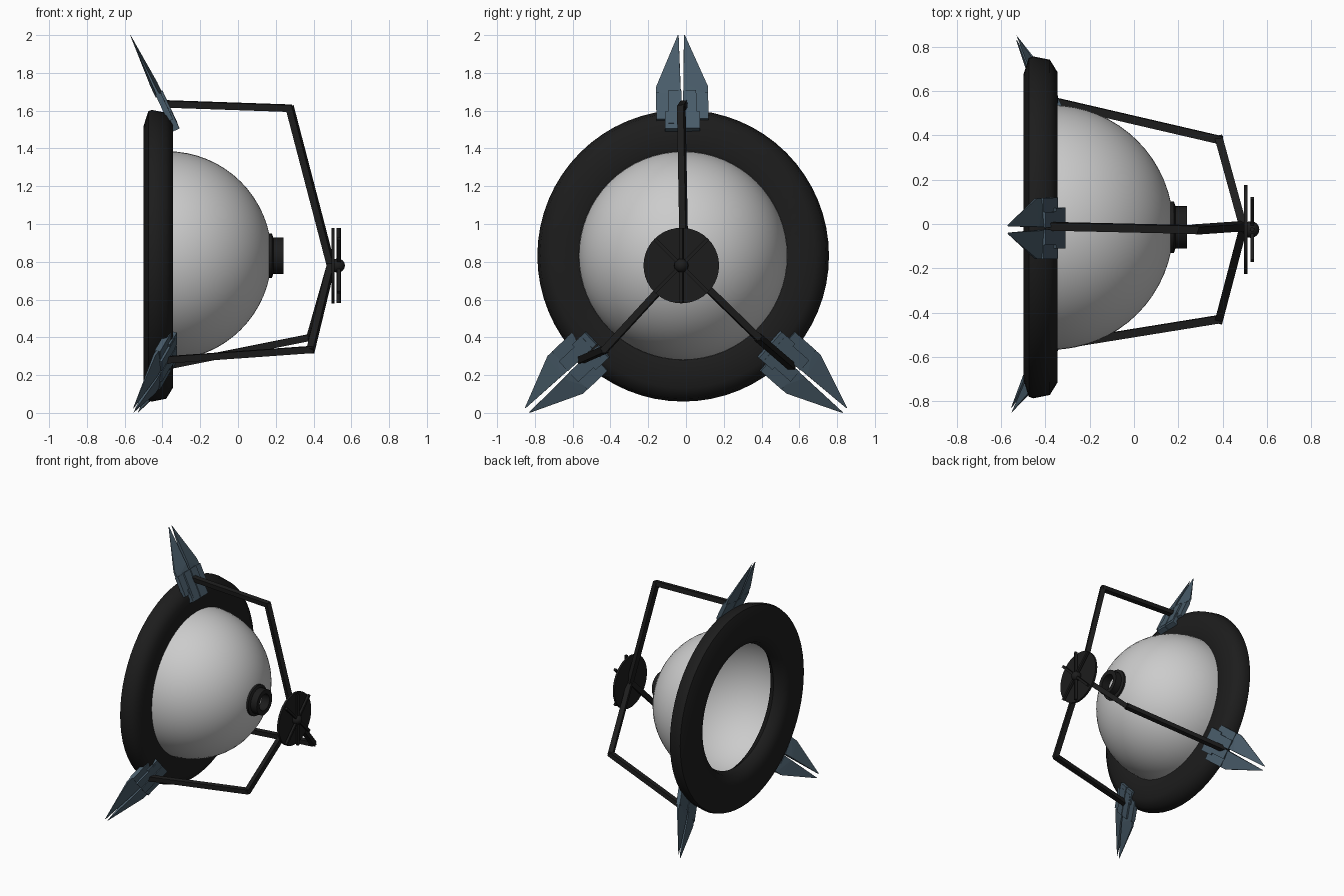
import bpy, bmesh
from math import sin, cos, pi, radians
from mathutils import Vector, Matrix

if "Cube" in bpy.data.objects:
    bpy.data.objects.remove(bpy.data.objects["Cube"])


def material(name, rgb):
    m = bpy.data.materials.new(name)
    m.diffuse_color = (*rgb, 1)
    m.use_nodes = True
    m.node_tree.nodes["Principled BSDF"].inputs["Base Color"].default_value = m.diffuse_color
    return m


BLACK = material("black_metal", (0.012, 0.012, 0.012))
STEEL = material("blue_steel", (0.065, 0.105, 0.14))


def finish(bm, name, mat=None, smooth=None):
    bmesh.ops.recalc_face_normals(bm, faces=bm.faces)
    me = bpy.data.meshes.new(name)
    bm.to_mesh(me)
    bm.free()
    ob = bpy.data.objects.new(name, me)
    bpy.context.collection.objects.link(ob)
    if mat:
        me.materials.append(mat)
    if smooth:
        bpy.context.view_layer.objects.active = ob
        ob.select_set(True)
        bpy.ops.object.shade_smooth_by_angle(angle=radians(smooth))
        ob.select_set(False)
    return ob


def revolve(name, profile, cy, cz, n, closed=True, mat=None, smooth=40):
    """Turn (x, radius) points about an axis parallel to x."""
    bm = bmesh.new()
    rings = []
    for x, r in profile:
        if r == 0:
            rings.append([bm.verts.new((x, cy, cz))] * n)
        else:
            rings.append([bm.verts.new((x, cy + r * cos(2 * pi * i / n), cz + r * sin(2 * pi * i / n)))
                          for i in range(n)])
    pairs = list(zip(rings, rings[1:])) + ([(rings[-1], rings[0])] if closed else [])
    for a, b in pairs:
        for i in range(n):
            j = (i + 1) % n
            bm.faces.new(list(dict.fromkeys((a[i], a[j], b[j], b[i]))))
    return finish(bm, name, mat, smooth)


def hull(bm, pts):
    vs = [bm.verts.new(p) for p in pts]
    bmesh.ops.convex_hull(bm, input=vs)


def bar(bm, a, b, w):
    """Square bar between two points."""
    a, b = Vector(a), Vector(b)
    d = (b - a).normalized()
    s = d.cross(Vector((0.3, 0.9, 0.1)) if abs(d.y) < 0.5 else Vector((0, 0, 1))).normalized()
    t = d.cross(s)
    hull(bm, [e + s * i * w / 2 + t * j * w / 2
              for e in (a - d * w * 0.3, b + d * w * 0.3) for i in (-1, 1) for j in (-1, 1)])


CY, CZ = -0.015, 0.832

# Thick rounded rim
revolve("rim", [(-0.345, 0.70), (-0.38, 0.757), (-0.455, 0.772), (-0.475, 0.765), (-0.499, 0.69),
                (-0.499, 0.56), (-0.475, 0.49), (-0.42, 0.468), (-0.365, 0.51), (-0.345, 0.57)],
        CY, CZ, 64, mat=BLACK, smooth=50)

# Open hemispherical bowl
R = 0.553
revolve("dome", [(-0.375 + R * sin(pi / 2 * i / 16), R * cos(pi / 2 * i / 16) if i < 16 else 0)
                 for i in range(17)], CY, CZ, 64, closed=False)

# Short hollow port with flange at the dome tip
revolve("port", [(0.15, 0.117), (0.18, 0.117), (0.187, 0.096), (0.24, 0.096), (0.24, 0.062), (0.15, 0.062)],
        CY, CZ, 32, mat=BLACK, smooth=30)

# Front disc, hub ball and spokes
HY, HZ = -0.025, 0.78
revolve("front_disc", [(0.496, 0), (0.496, 0.2), (0.512, 0.2), (0.512, 0)], HY, HZ, 40,
        closed=False, mat=BLACK, smooth=30)
revolve("hub_ball", [(0.528 - 0.038 * cos(pi * i / 8), 0.038 * sin(pi * i / 8) if 0 < i < 8 else 0)
                     for i in range(9)], HY, HZ, 16, closed=False, mat=BLACK)
bm = bmesh.new()
for ang in (45, 90, 135):
    d = Vector((0, cos(radians(ang)), sin(radians(ang)))) * 0.194
    c = Vector((0.534, HY, HZ))
    bar(bm, c - d, c + d, 0.018)
finish(bm, "hub_spokes", BLACK)

# Three bent arms from the claws to the disc
ARMS = {
    "top_arm": [(-0.39, -0.01, 1.636), (0.275, -0.025, 1.613), (0.49, -0.01, 0.79)],
    "left_arm": [(-0.39, -0.555, 0.28), (0.385, -0.43, 0.335), (0.49, -0.03, 0.77)],
    "right_arm": [(-0.39, 0.56, 0.245), (0.385, 0.38, 0.40), (0.49, 0.0, 0.77)],
}
for name, p in ARMS.items():
    bm = bmesh.new()
    bar(bm, p[0], p[1], 0.036)
    bar(bm, p[1], p[2], 0.036)
    finish(bm, name, BLACK)


# Split pointed claws clamped on the rim
def claw(name, base, tip):
    base, tip = Vector(base), Vector(tip)
    u = (tip - base).normalized()
    v = Vector((1, 0, 0)).cross(u).normalized()
    n = v.cross(u)
    if n.x < 0:
        n = -n
    L = (tip - base).length
    frame = Matrix((v, u, n)).transposed()
    bm = bmesh.new()

    def box(v0, v1, u0, u1, n0, n1):
        hull(bm, [(a, b, c) for a in (v0, v1) for b in (u0, u1) for c in (n0, n1)])

    for s in (-1, 1):
        # foot, wide grip plate, raised plate, tapering blade
        box(s * 0.004, s * 0.092, 0, 0.10, -0.012, 0.028)
        box(s * 0.004, s * 0.138, 0.06, 0.215, -0.012, 0.018)
        box(s * 0.004, s * 0.075, 0.03, 0.22, 0.0, 0.03)
        hull(bm, [(s * 0.006, 0.20, -0.018), (s * 0.006, 0.20, 0.024),
                  (s * 0.137, 0.20, -0.008), (s * 0.137, 0.20, 0.01),
                  (s * 0.137, 0.255, -0.006), (s * 0.137, 0.255, 0.006),
                  (s * 0.009, 0.27, 0.024), (s * 0.009, 0.27, -0.018),
                  (s * 0.014, L, 0.001), (s * 0.019, L, -0.001)])
    for w in bm.verts:
        w.co = base + frame @ w.co
    finish(bm, name, STEEL)


claw("top_claw", (-0.335, -0.018, 1.495), (-0.57, -0.025, 2.0))
claw("left_claw", (-0.35, -0.465, 0.365), (-0.553, -0.84, 0.014))
claw("right_claw", (-0.34, 0.44, 0.365), (-0.53, 0.84, 0.014))
